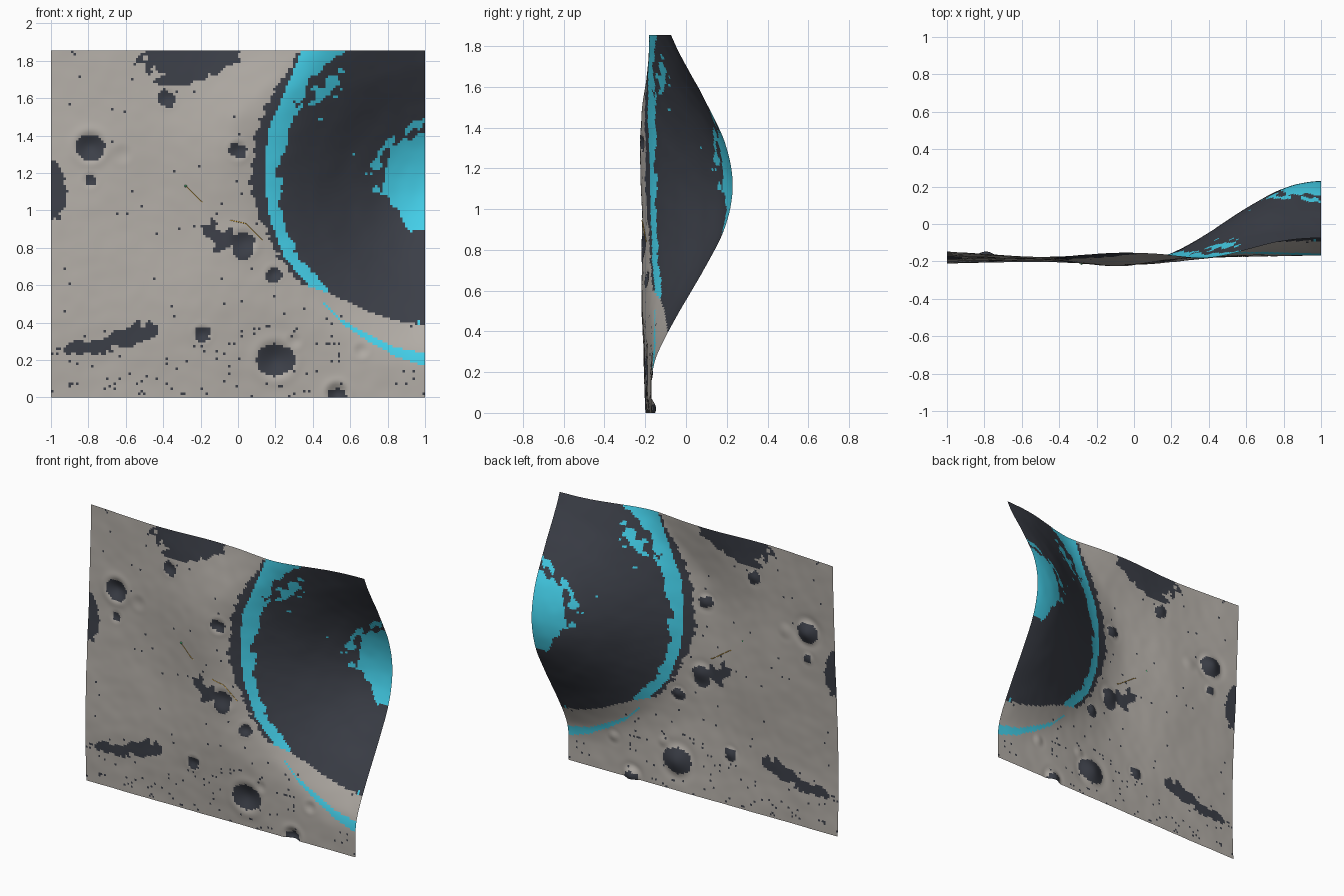
import bpy, bmesh, math, random
from mathutils import noise, Vector

if "Cube" in bpy.data.objects:
    bpy.data.objects.remove(bpy.data.objects["Cube"])

random.seed(4)
H = 1.855                      # sheet height
NX, NZ = 150, 139              # sheet cells


def material(name, rgb):
    m = bpy.data.materials.new(name)
    m.diffuse_color = (*rgb, 1)
    m.use_nodes = True
    m.node_tree.nodes["Principled BSDF"].inputs["Base Color"].default_value = m.diffuse_color
    return m


def spline(vals, t):
    """Catmull-Rom through evenly spaced values, t in index units."""
    n = len(vals) - 1
    t = max(0, min(n, t))
    i = min(int(t), n - 1)
    f = t - i
    b, c = vals[i], vals[i + 1]
    a = vals[i - 1] if i else 2 * b - c
    d = vals[i + 2] if i + 2 <= n else 2 * c - b
    return b + .5 * f * (c - a + f * (2*a - 5*b + 4*c - d + f * (3*(b - c) + d - a)))


def lerp_table(pts, t):
    """Piecewise linear lookup in a list of (key, value)."""
    if t <= pts[0][0]:
        return pts[0][1]
    for (a, u), (b, v) in zip(pts, pts[1:]):
        if t <= b:
            return u + (v - u) * (t - a) / (b - a)
    return pts[-1][1]


def fuzz(x, z, freq, seed=0):
    return noise.noise(Vector((x * freq, z * freq, seed + .37)))


# rolling plain: y on a coarse control grid, rows from z = 0 up, columns from x = -1
PLAIN = [[-.200, -.195, -.185, -.175, -.167],
         [-.209, -.202, -.216, -.180, -.167],
         [-.190, -.188, -.216, -.181, -.170],
         [-.165, -.189, -.226, -.191, -.180],
         [-.147, -.174, -.155, -.193, -.185]]
# big bowl: y at radius 0, .2, .4 ...
BOWL = [.228, .192, .086, -.046, -.157, -.215, -.26, -.30]
# small craters: x, z, radius, depth
CRATERS = [(-.79, 1.34, .08, .030), (-.79, 1.16, .04, .008), (0, 1.32, .05, .014),
           (.03, .83, .07, .015), (.19, .66, .04, .012), (.20, .20, .10, .028),
           (-.19, .34, .045, .012), (.53, .02, .06, .026), (-.38, 1.60, .045, .010),
           (.66, .25, .04, .008), (.30, .30, .04, .006), (-.62, 1.30, .05, .005)]


def height(x, z):
    plain = spline([spline(r, (x + 1) * 2) for r in PLAIN], z / H * 4)
    dz = z - 1.115
    r = math.hypot(x - 1, dz / (1 + .2 * dz if dz > 0 else 1 - .1 * dz))
    bowl = spline([BOWL[1]] + BOWL, r * 5 + 1)
    k = .025                                     # soft blend at the rim
    h = max(0, k - abs(plain - bowl)) / k
    y = max(plain, bowl) + h * h * k / 4
    for cx, cz, cr, depth in CRATERS:
        q = math.hypot(x - cx, z - cz) / cr
        if q < 2.5:
            y += depth * (math.exp(-2 * q * q) - .2 * math.exp(-8 * (q - 1.1) ** 2))
    return y + .004 * fuzz(x, z, 4) + .0015 * fuzz(x, z, 13, 5)


# colour zone outlines: bowl bands as x for each z, lower bands as z for each x
HALO = [(.5, .50), (.58, .36), (.75, .22), (.95, .11), (1.1, .07), (1.4, .09), (1.6, .17), (1.72, .25), (1.86, .33)]
BAND_OUT = [(.5, .50), (.58, .39), (.75, .245), (.95, .17), (1.17, .14), (1.43, .16), (1.6, .235), (1.86, .34)]
BAND_IN = [(.5, .50), (.58, .475), (.73, .345), (.95, .23), (1.27, .22), (1.65, .35), (1.78, .47), (1.86, .57)]
BOWL_LOW = [(.36, .60), (.5, .55), (.7, .46), (.85, .41), (1, .385)]
ARC_HI = [(.46, .51), (.55, .42), (.7, .335), (.85, .265), (1, .235)]
ARC_LO = [(.46, .50), (.55, .40), (.7, .30), (.85, .215), (1, .165)]
# dark patches: x, z, half width, half height, tilt, raggedness
PATCHES = [(-.25, 1.84, .26, .14, .1, .3), (-.32, 1.71, .12, .04, .1, .4), (-.38, 1.6, .04, .05, 0, .6),
           (-.79, 1.34, .08, .07, 0, .1), (-.79, 1.16, .04, .03, .4, .4), (-1.0, 1.1, .08, .17, 0, .3),
           (0, 1.32, .05, .04, 0, .4), (.03, .81, .06, .075, 0, .3), (-.12, .87, .09, .05, -.5, 1.4),
           (.19, .65, .04, .04, 0, .2), (.20, .20, .10, .085, 0, .15), (-.19, .34, .045, .04, 0, .3),
           (.53, .01, .055, .04, 0, .2), (-.82, .265, .16, .035, .1, .6), (-.58, .33, .15, .05, .3, .5)]
GREY, DARK, CYAN = 0, 1, 2


def zone(x, z):
    if x > .46 and lerp_table(ARC_LO, x) < z < lerp_table(ARC_HI, x):
        return CYAN
    if x > lerp_table(HALO, z) + .03 * fuzz(x, z, 30) and z > lerp_table(BOWL_LOW, x):
        if lerp_table(BAND_OUT, z) < x < lerp_table(BAND_IN, z) + .05 * fuzz(x, z, 22, 3):
            return CYAN
        if math.hypot(x - 1.04, z - 1.16) < .265 + .05 * fuzz(x, z, 16, 7):
            return CYAN
        # ragged streaks: upper left wall and a broken ring about the core
        streak = math.exp(-((x - z + 1.16) / .12) ** 2 - ((x + z - 2.14) / .18) ** 2)
        ring = .8 * math.exp(-((math.hypot(x - 1.04, z - 1.16) - .31) / .03) ** 2) * (z > 1.1)
        return CYAN if max(streak, ring) + .9 * fuzz(x, z, 20, 9) > .7 else DARK
    for cx, cz, a, b, tilt, rag in PATCHES:
        u, v = x - cx, z - cz
        c, s = math.cos(tilt), math.sin(tilt)
        if math.hypot((u*c + v*s) / a, (v*c - u*s) / b) + rag * fuzz(x, z, 25, 11) < 1:
            return DARK
    speck = .02 if z < .4 else .008 if z < .65 else .003
    if random.random() < speck * (1 + 2 * fuzz(x, z, 5, 2)):
        return DARK
    return GREY


# terrain sheet
bm = bmesh.new()
bmesh.ops.create_grid(bm, x_segments=NX, y_segments=NZ, size=1)
for v in bm.verts:
    x, z = v.co.x, (v.co.y + 1) / 2 * H
    v.co = (x, height(x, z), z)
for f in bm.faces:
    c = f.calc_center_median()
    f.material_index = zone(c.x, c.z)
    f.smooth = True
mesh = bpy.data.meshes.new("terrain")
bm.to_mesh(mesh)
bm.free()
for m in (material("regolith", (.45, .42, .385)), material("shadow", (.045, .05, .065)),
          material("ice", (.06, .65, .85))):
    mesh.materials.append(m)
terrain = bpy.data.objects.new("terrain", mesh)
bpy.context.collection.objects.link(terrain)

# thin route line, dipping under the surface in its middle part
route = bpy.data.curves.new("route", "CURVE")
route.dimensions = "3D"
route.bevel_depth = .002
route.bevel_resolution = 0
path = [(-.28, 1.13, -.004), (-.20, 1.05, -.003), (-.18, 1.04, .004), (-.05, .95, .004),
        (-.03, .945, -.004), (.04, .93, -.004), (.13, .84, -.004)]
sp = route.splines.new("POLY")
sp.points.add(len(path) - 1)
for p, (x, z, lift) in zip(sp.points, path):
    p.co = (x, height(x, z) + lift, z, 1)
route.materials.append(material("route_orange", (.9, .5, .05)))
bpy.context.collection.objects.link(bpy.data.objects.new("route", route))

# start marker
bpy.ops.mesh.primitive_uv_sphere_add(segments=8, ring_count=6, radius=.007,
                                     location=(-.28, height(-.28, 1.13) - .004, 1.13))
marker = bpy.context.object
marker.name = "start_marker"
marker.data.materials.append(material("marker_green", (.1, .6, .25)))
